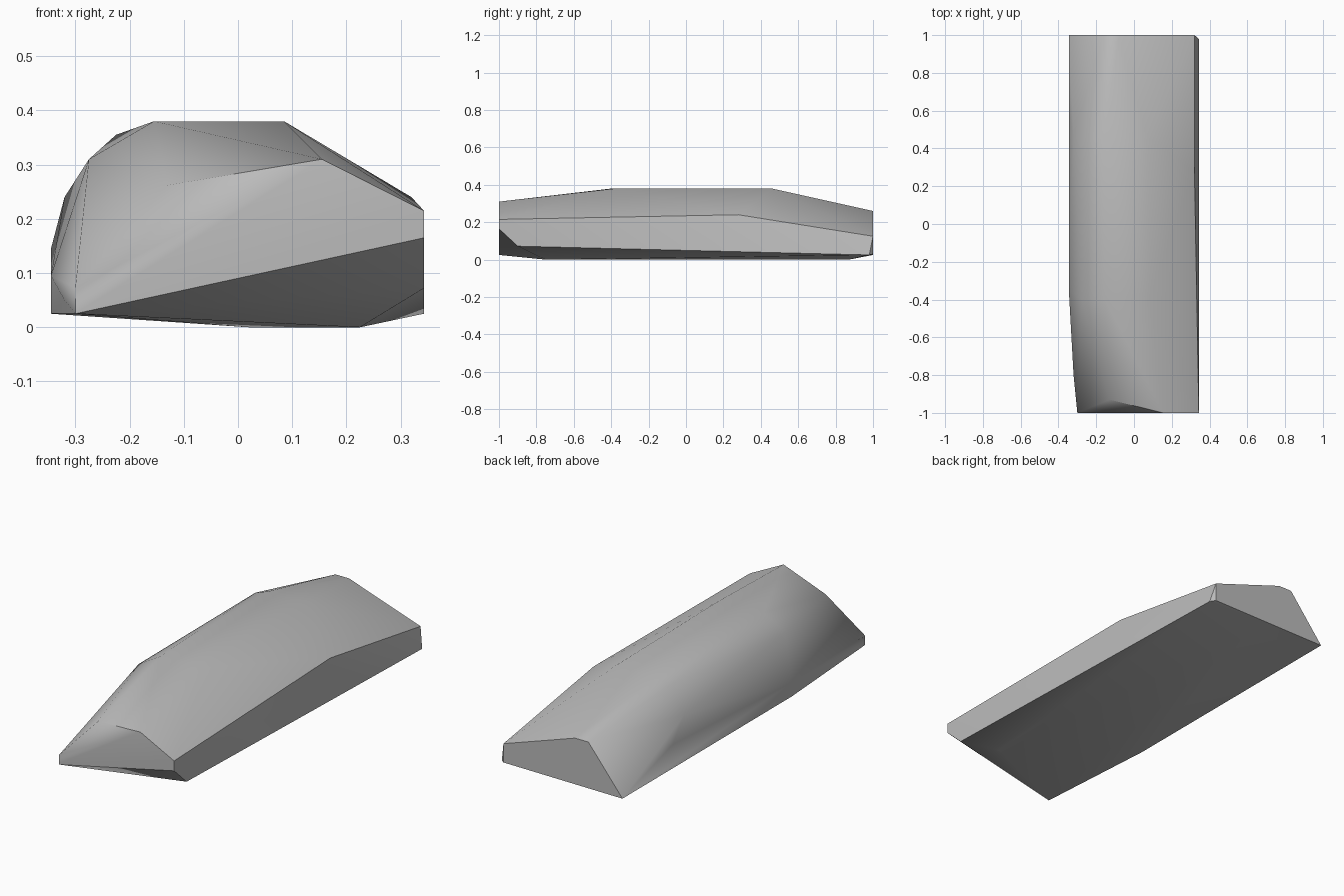
import bpy
import bmesh
import math

# Remove only the default cube
default_cube = bpy.data.objects.get("Cube")
if default_cube:
    bpy.data.objects.remove(default_cube, do_unlink=True)


def make_material(name, colour):
    """Create one flat colour for viewport and render."""
    material = bpy.data.materials.new(name)
    material.use_nodes = True
    material.diffuse_color = colour
    shader = next(n for n in material.node_tree.nodes if n.type == "BSDF_PRINCIPLED")
    shader.inputs["Base Color"].default_value = colour
    return material


def make_hull(name, corner_groups, material):
    """Wrap a convex, chipped stone skin around its main corners."""
    bm = bmesh.new()
    for group in corner_groups:
        for corner in group:
            bm.verts.new(corner)
    result = bmesh.ops.convex_hull(bm, input=bm.verts[:])
    unused = {e for e in result["geom_interior"] + result["geom_unused"]
              if isinstance(e, bmesh.types.BMVert)}
    bmesh.ops.delete(bm, geom=list(unused), context="VERTS")
    # Merge the triangles of the flat end cuts
    bmesh.ops.dissolve_limit(bm, angle_limit=math.radians(0.5),
                             verts=bm.verts[:], edges=bm.edges[:])
    bmesh.ops.recalc_face_normals(bm, faces=bm.faces[:])
    mesh = bpy.data.meshes.new(name)
    bm.to_mesh(mesh)
    bm.free()
    mesh.materials.append(material)
    obj = bpy.data.objects.new(name, mesh)
    bpy.context.collection.objects.link(obj)
    return obj


# Front cut: slanted five-sided face with a chipped upper corner
front_end = [(-.3, -1, .025), (-.3, -1, .073), (.155, -1, .31),
             (.343, -1, .215), (.343, -1, .165), (-.13, -.93, .262)]

# Back cut: low sloping face
back_end = [(-.345, 1, .025), (-.155, 1, .26), (-.08, 1, .26),
            (.32, 1, .125), (.32, 1, .03)]

# Crest and shoulders along the top
crest = [(-.155, -.4, .38), (.085, -.38, .38), (.07, .46, .38),
         (-.155, .46, .38), (-.225, .46, .355), (-.275, -.4, .31)]

# Side bulges
sides = [(.32, .28, .24), (-.32, .47, .24), (-.345, .6, .145),
         (-.345, -.35, .095), (-.32, -.8, .05)]

# Bevelled underside
underside = [(.343, -.9, .072), (.343, .98, .025), (.225, -.75, 0),
             (.02, .87, 0), (-.345, -.35, .025)]

stone_grey = make_material("stone grey", (0.5, 0.5, 0.5, 1))
stone = make_hull("stone_slab",
                  [front_end, back_end, crest, sides, underside], stone_grey)

# Soft shading across the shallow facets, crisp at the cuts
bpy.ops.object.select_all(action="DESELECT")
stone.select_set(True)
bpy.context.view_layer.objects.active = stone
bpy.ops.object.shade_smooth_by_angle(angle=math.radians(40))
